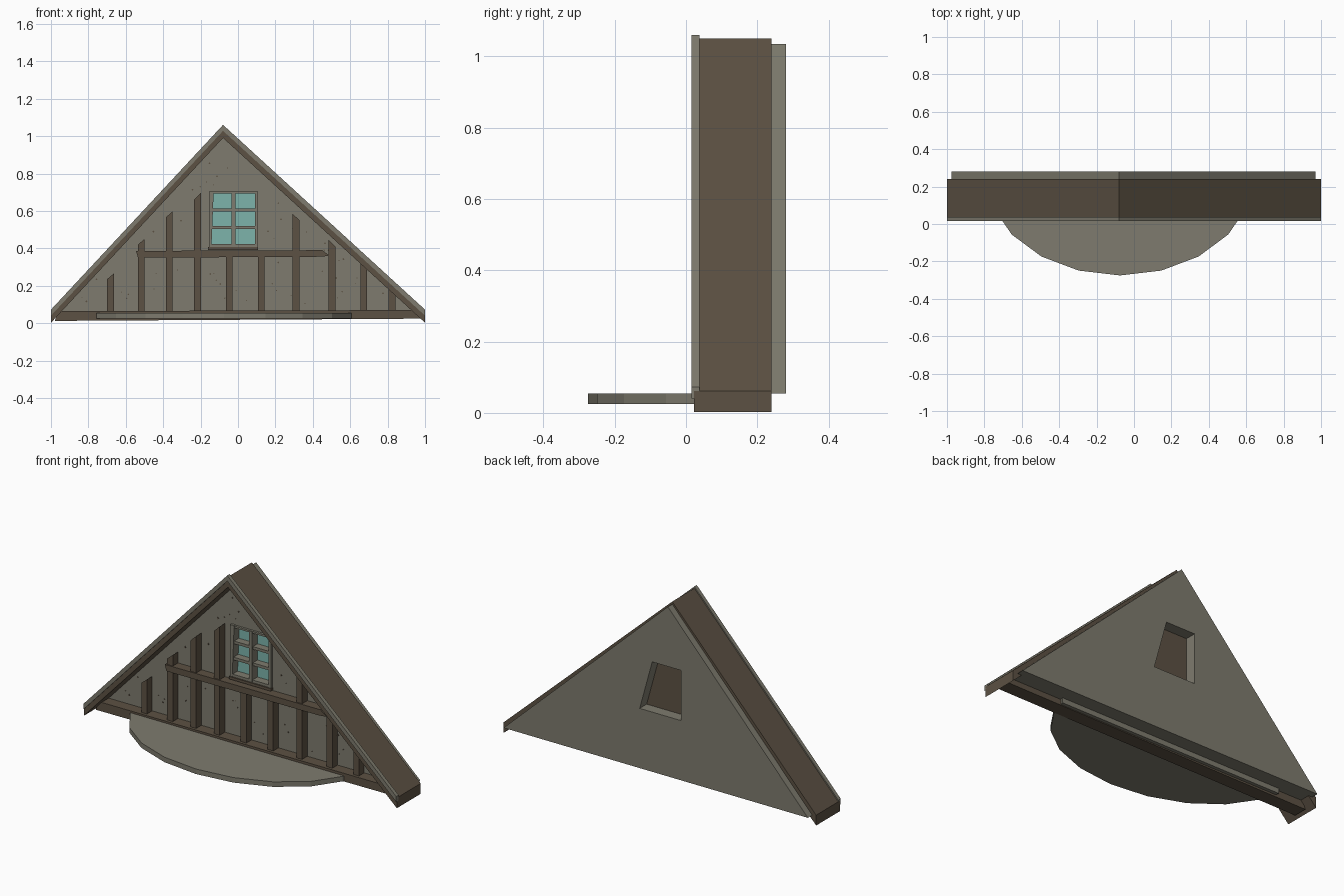
import bpy
import bmesh
import math
import random

cube = bpy.data.objects.get("Cube")
if cube:
    bpy.data.objects.remove(cube, do_unlink=True)


def material(name, rgb):
    linear = [((c / 255 + 0.055) / 1.055) ** 2.4 for c in rgb] + [1.0]
    mat = bpy.data.materials.new(name)
    mat.use_nodes = True
    mat.diffuse_color = linear
    mat.node_tree.nodes["Principled BSDF"].inputs["Base Color"].default_value = linear
    return mat


plaster = material("grey_plaster", (126, 123, 110))
timber = material("brown_timber", (92, 81, 67))
glass = material("teal_glass", (125, 180, 171))


def finish(bm, name, mat):
    bmesh.ops.recalc_face_normals(bm, faces=bm.faces)
    mesh = bpy.data.meshes.new(name)
    bm.to_mesh(mesh)
    bm.free()
    mesh.materials.append(mat)
    obj = bpy.data.objects.new(name, mesh)
    bpy.context.collection.objects.link(obj)
    return obj


def extrude_face(bm, points, offset):
    """Make a flat face and extrude it into a prism."""
    face = bm.faces.new([bm.verts.new(p) for p in points])
    moved = bmesh.ops.extrude_face_region(bm, geom=[face])["geom"]
    verts = [v for v in moved if isinstance(v, bmesh.types.BMVert)]
    bmesh.ops.translate(bm, verts=verts, vec=offset)


def prism(name, profile, y0, y1, mat):
    """Extrude an x-z profile from y0 to y1."""
    bm = bmesh.new()
    extrude_face(bm, [(x, y0, z) for x, z in profile], (0, y1 - y0, 0))
    return finish(bm, name, mat)


def box(name, x0, x1, y0, y1, z0, z1, mat):
    return prism(name, [(x0, z0), (x1, z0), (x1, z1), (x0, z1)], y0, y1, mat)


def cut(obj, cutter):
    mod = obj.modifiers.new("opening", "BOOLEAN")
    mod.operation = "DIFFERENCE"
    mod.solver = "EXACT"
    mod.object = cutter
    cutter.hide_render = True
    cutter.hide_set(True)
    cutter.display_type = "WIRE"


APEX = -0.08


def chevron(top, eave, thickness):
    return [(-1, eave - thickness), (-1, eave), (APEX, top), (1, eave),
            (1, eave - thickness), (APEX, top - thickness)]


# Roof slabs and the pale verge strip along their front
prism("roof_slabs", chevron(1.05, 0.062, 0.06), 0.022, 0.24, timber)
prism("verge_trim", chevron(1.06, 0.072, 0.032), 0.016, 0.038, plaster)

# Gable wall in two layers, with a crooked opening through the rear one
triangle = [(-0.975, 0.055), (0.97, 0.055), (APEX, 1.035)]
WALL = 0.165
MID = 0.215
front_wall = prism("front_wall", triangle, WALL, MID, plaster)
back_wall = prism("back_wall", triangle, MID, 0.28, plaster)
cut(front_wall, box("front_opening_cutter", -0.15, 0.10, 0.1, 0.25, 0.41, 0.70, plaster))
cut(back_wall, prism("back_opening_cutter",
                     [(-0.165, 0.4), (0.1, 0.4), (0.02, 0.69), (-0.165, 0.69)],
                     0.2, 0.3, plaster))

# Sill beam and cross beam
prism("sill_beam", [(-0.98, 0.012), (0.98, 0.024), (0.96, 0.07), (-0.96, 0.064)],
      0.1, 0.18, timber)
prism("cross_beam", [(-0.535, 0.35), (0.44, 0.355), (0.49, 0.36), (0.45, 0.39),
                     (-0.545, 0.386)], 0.11, 0.18, timber)

# Upright studs: left edge, height at left, height at right
studs = [(-0.70, 0.235, 0.265), (-0.535, 0.42, 0.45), (-0.385, 0.565, 0.6),
         (-0.235, 0.66, 0.695), (-0.065, 0.36, 0.36), (0.107, 0.36, 0.36),
         (0.292, 0.585, 0.55), (0.485, 0.445, 0.41), (0.655, 0.34, 0.31),
         (0.805, 0.2, 0.17)]
for i, (x, left, right) in enumerate(studs):
    prism(f"stud_{i + 1}", [(x, 0.05), (x + 0.036, 0.05), (x + 0.036, right), (x, left)],
          0.117, 0.18, timber)

# Window: glass, timber backing, frame and glazing bars
box("window_glass", -0.15, 0.10, 0.198, 0.205, 0.41, 0.70, glass)
box("window_backing", -0.17, 0.11, 0.206, 0.216, 0.39, 0.71, timber)
prism("window_left_stile", [(-0.156, 0.405), (-0.142, 0.405), (-0.13, 0.705), (-0.156, 0.705)],
      0.15, 0.206, plaster)
box("window_right_stile", 0.09, 0.106, 0.15, 0.206, 0.405, 0.705, plaster)
box("window_top_rail", -0.15, 0.10, 0.152, 0.206, 0.692, 0.703, plaster)
box("window_bottom_rail", -0.15, 0.10, 0.152, 0.206, 0.406, 0.422, plaster)
box("window_mullion", -0.036, -0.014, 0.15, 0.206, 0.41, 0.70, plaster)
for i, z in enumerate((0.512, 0.606)):
    box(f"glazing_bar_{i + 1}", -0.145, 0.095, 0.155, 0.206, z - 0.008, z + 0.008, plaster)
box("window_ledge", -0.16, 0.108, 0.145, 0.19, 0.392, 0.407, timber)

# Half-round balcony slab, cut flat inside the wall
bm = bmesh.new()
outline = [(-0.79, 0.2, 0.025)]
for step in range(-4, 5):
    a = math.radians(18 * step)
    outline.append((-0.075 + 0.715 * math.sin(a), 0.255 - 0.53 * math.cos(a), 0.025))
outline.append((0.64, 0.2, 0.025))
extrude_face(bm, outline, (0, 0, 0.029))
finish(bm, "balcony_slab", plaster)

# Small dark chips scattered over the plaster
random.seed(4)
bm = bmesh.new()
count = 0
while count < 60:
    x, z = random.uniform(-0.85, 0.85), random.uniform(0.1, 0.9)
    side = 0.92 if x < APEX else 1.08
    under_roof = z < 0.93 * (1 - abs(x - APEX) / side)
    in_window = -0.18 < x < 0.13 and 0.37 < z < 0.73
    if not under_roof or in_window:
        continue
    r = random.uniform(0.003, 0.006)
    points = [(x - r, WALL - 0.003, z), (x, WALL - 0.003, z - r),
              (x + r, WALL - 0.003, z), (x, WALL - 0.003, z + r)]
    extrude_face(bm, points, (0, 0.005, 0))
    count += 1
finish(bm, "plaster_chips", timber)
